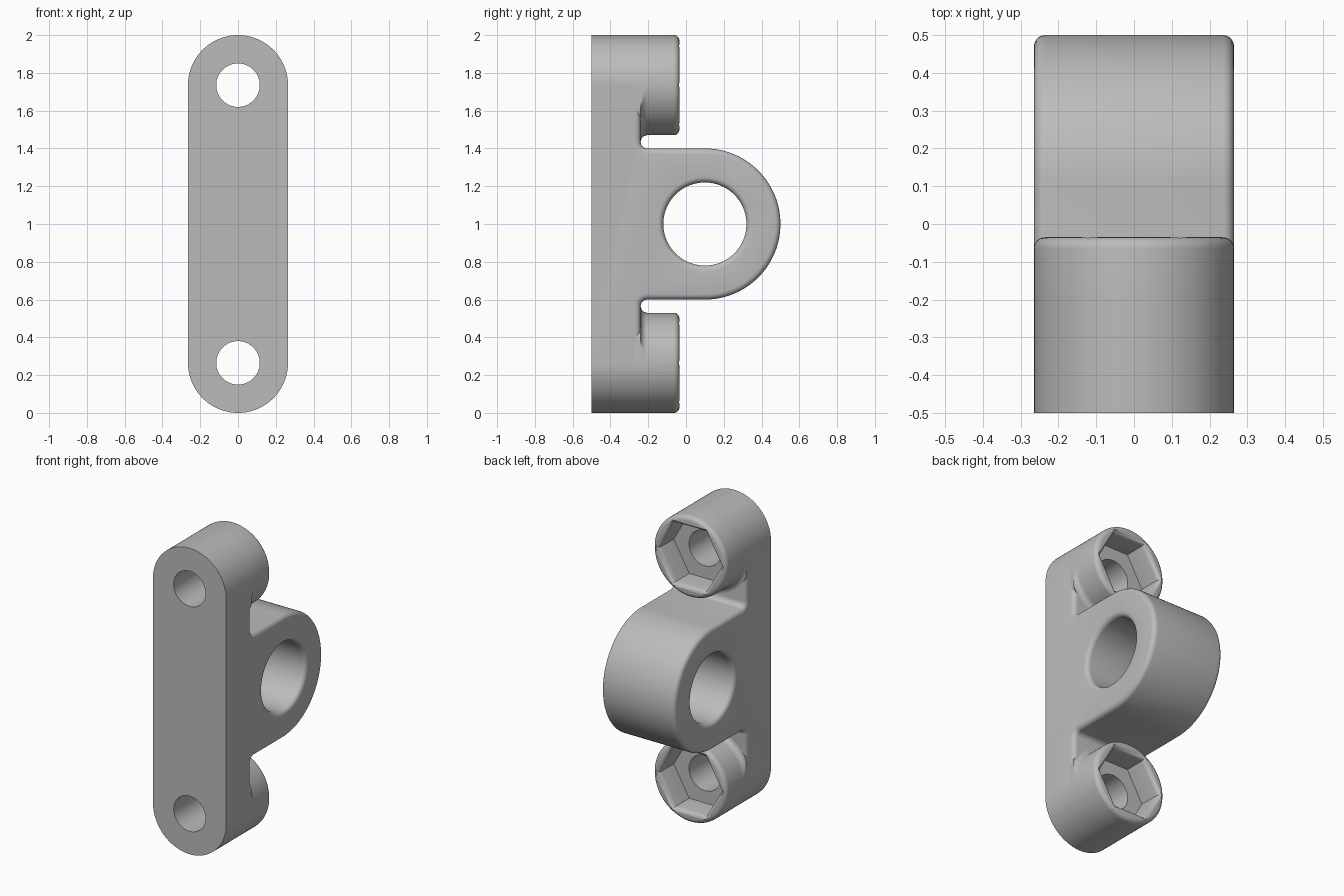
import bpy, bmesh
from math import cos, sin, pi, hypot, radians

cube = bpy.data.objects.get("Cube")
if cube:
    bpy.data.objects.remove(cube, do_unlink=True)

HALF = 0.265          # half width, also the boss radius
FRONT, FLOOR = -0.5, -0.24
ROUND = 0.03          # outer edge rounding
FILLET = 0.035        # inner corner rounding
LOW, HIGH = HALF, 2 - HALF

grey = bpy.data.materials.new("plain grey")
grey.use_nodes = True
grey.diffuse_color = (0.5, 0.5, 0.5, 1)
grey.node_tree.nodes["Principled BSDF"].inputs["Base Color"].default_value = (0.5, 0.5, 0.5, 1)


def arc(cx, cy, r, start, end, steps):
    angles = [radians(start + (end - start) * i / steps) for i in range(steps + 1)]
    return [(cx + r * cos(a), cy + r * sin(a)) for a in angles]


def finish(name, bm):
    bmesh.ops.recalc_face_normals(bm, faces=bm.faces)
    mesh = bpy.data.meshes.new(name)
    bm.to_mesh(mesh)
    bm.free()
    obj = bpy.data.objects.new(name, mesh)
    bpy.context.collection.objects.link(obj)
    mesh.materials.append(grey)
    return obj


def lathe(rings, axis, height, centre=0, sides=96):
    """Turn (radius, distance) pairs around the x or y axis."""
    bm = bmesh.new()
    loops = []
    for r, d in rings:
        loop = []
        for i in range(sides):
            u, v = r * cos(2 * pi * i / sides), r * sin(2 * pi * i / sides)
            co = (u, d, height + v) if axis == "y" else (d, centre + u, height + v)
            loop.append(bm.verts.new(co))
        loops.append(loop)
    for a, b in zip(loops, loops[1:]):
        for i in range(sides):
            j = (i + 1) % sides
            bm.faces.new((a[i], a[j], b[j], b[i]))
    bm.faces.new(loops[0])
    bm.faces.new(loops[-1])
    return bm


def cut(obj, cutters):
    for cutter in cutters:
        mod = obj.modifiers.new("cut", "BOOLEAN")
        mod.operation = "DIFFERENCE"
        mod.solver = "EXACT"
        mod.object = cutter
    bpy.context.view_layer.update()
    graph = bpy.context.evaluated_depsgraph_get()
    mesh = bpy.data.meshes.new_from_object(obj.evaluated_get(graph))
    obj.modifiers.clear()
    obj.data = mesh


# Body: side profile of the base and the rounded lug
upper = [(FRONT, HIGH), (FLOOR, HIGH)]
upper += arc(FLOOR + FILLET, 1.4 + FILLET, FILLET, 180, 270, 8)
lower = [(y, 2 - z) for y, z in reversed(upper)]
profile = upper + arc(0.1, 1, 0.4, 90, -90, 64) + lower
bm = bmesh.new()
face = bm.faces.new([bm.verts.new((-HALF, y, z)) for y, z in profile])
swept = bmesh.ops.extrude_face_region(bm, geom=[face])["geom"]
bmesh.ops.translate(bm, vec=(2 * HALF, 0, 0),
                    verts=[g for g in swept if isinstance(g, bmesh.types.BMVert)])
bmesh.ops.recalc_face_normals(bm, faces=bm.faces)
rims = [e for e in bm.edges
        if abs(e.verts[0].co.x - e.verts[1].co.x) < 0.01
        and min(v.co.y for v in e.verts) > FLOOR - 0.01
        and any(abs(f.normal.x) > 0.9 for f in e.link_faces)]
bmesh.ops.bevel(bm, geom=rims, offset=ROUND, segments=5, profile=0.5,
                affect="EDGES", clamp_overlap=False)
body = finish("body", bm)

# Bosses: round posts with a soft foot and a rounded rim
foot = arc(HALF + FILLET, FLOOR + FILLET, FILLET, 270, 180, 6)
rim = arc(HALF - ROUND, -0.035 - ROUND, ROUND, 0, 90, 6)
boss_rings = [(HALF, FRONT), (HALF, -0.3), (HALF + FILLET, -0.27)] + foot + rim
bosses = []
for name, z, out in (("lower_boss", LOW, -1), ("upper_boss", HIGH, 1)):
    bm = lathe(boss_rings, "y", z)
    # Keep the foot within the outline of the base
    for v in bm.verts:
        dz = v.co.z - z
        if out * dz > -0.0001:
            k = min(1, HALF / hypot(v.co.x, dz))
            v.co.x, v.co.z = v.co.x * k, z + dz * k
        else:
            v.co.x = max(-HALF, min(HALF, v.co.x))
    bosses.append(finish(name, bm))

# Cutters: cross bore with softened mouths, bolt holes, hexagonal pockets
mouth = [(0.22 + ROUND - dx, HALF - ROUND + dz)
         for dx, dz in arc(0, 0, ROUND, 0, 90, 6)]
mouth.append((0.22 + ROUND, HALF + 0.05))
bore_rings = [(r, -d) for r, d in reversed(mouth)] + mouth
bore = finish("bore_cutter", lathe(bore_rings, "x", 1, 0.1))
holes = [finish("bolt_hole_cutter", lathe([(0.115, -0.6), (0.115, 0.1)], "y", z, sides=64))
         for z in (LOW, HIGH)]
pocket_rings = [(0.225, -0.195), (0.225, -0.065), (0.229, -0.05),
                (0.238, -0.04), (0.25, -0.034), (0.25, 0.05)]
pockets = [finish("hex_pocket_cutter", lathe(pocket_rings, "y", z, sides=6))
           for z in (LOW, HIGH)]
cutters = [bore] + holes + pockets

cut(body, [bore] + holes)
for boss, hole, pocket in zip(bosses, holes, pockets):
    cut(boss, [hole, pocket])
for cutter in cutters:
    bpy.data.objects.remove(cutter, do_unlink=True)

# Smooth the round surfaces, keep the corners crisp
bpy.ops.object.select_all(action="DESELECT")
for obj in [body] + bosses:
    obj.select_set(True)
bpy.context.view_layer.objects.active = body
bpy.ops.object.shade_smooth_by_angle(angle=radians(30))
